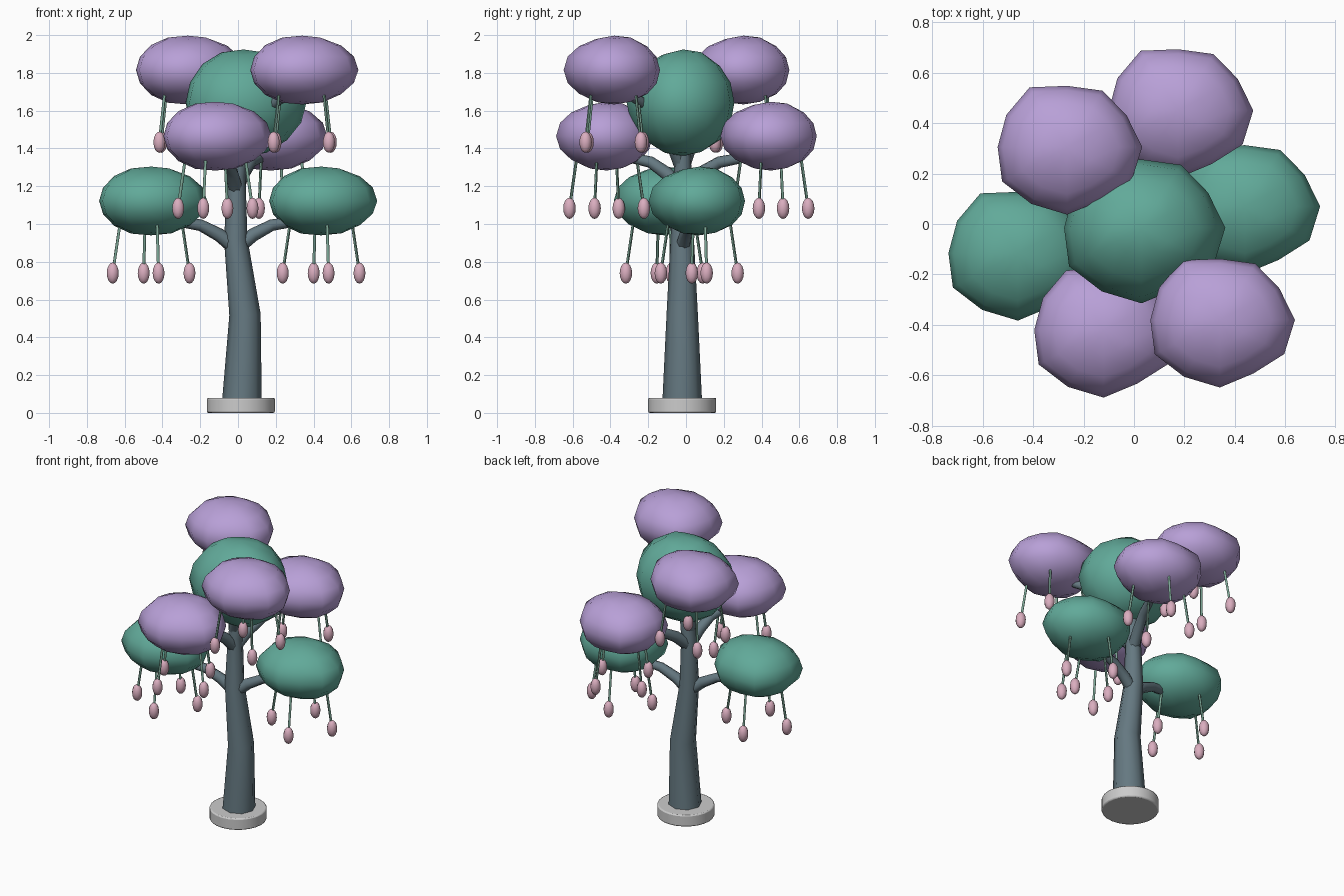
import bpy, math
from mathutils import Vector

if "Cube" in bpy.data.objects:
    bpy.data.objects.remove(bpy.data.objects["Cube"])


def mat(name, rgb):
    m = bpy.data.materials.new(name)
    m.diffuse_color = (*rgb, 1)
    m.use_nodes = True
    m.node_tree.nodes["Principled BSDF"].inputs["Base Color"].default_value = m.diffuse_color
    return m


BARK = mat("bark", (0.13, 0.19, 0.22))
GREEN = mat("green_leaf", (0.12, 0.40, 0.32))
PURPLE = mat("purple_leaf", (0.48, 0.35, 0.68))
PINK = mat("pink_bud", (0.70, 0.42, 0.52))
STEM = mat("stem_green", (0.20, 0.38, 0.30))


def finish(ob, name, material=None, angle=60):
    ob.name = name
    if material:
        ob.data.materials.append(material)
    bpy.ops.object.select_all(action='DESELECT')
    ob.select_set(True)
    bpy.context.view_layer.objects.active = ob
    bpy.ops.object.shade_smooth_by_angle(angle=math.radians(angle))
    return ob


def tube(name, points, radii, material, res=2):
    cu = bpy.data.curves.new(name, 'CURVE')
    cu.dimensions = '3D'
    cu.bevel_depth = 1
    cu.bevel_resolution = res
    cu.use_fill_caps = True
    sp = cu.splines.new('POLY')
    sp.points.add(len(points) - 1)
    for p, co, r in zip(sp.points, points, radii):
        p.co = (*co, 1)
        p.radius = r
    ob = bpy.data.objects.new(name, cu)
    bpy.context.collection.objects.link(ob)
    bpy.ops.object.select_all(action='DESELECT')
    ob.select_set(True)
    bpy.context.view_layer.objects.active = ob
    bpy.ops.object.convert(target='MESH')
    return finish(bpy.context.object, name, material)


# Radial wobble of the leaf clumps, one factor every 30 degrees
WOBBLE = [1.07, 0.98, 1.01, 0.95, 1.07, 1.0, 0.99, 1.07, 1.02, 1.05, 0.96, 1.06]


def clump(name, centre, size, material):
    bpy.ops.mesh.primitive_uv_sphere_add(segments=12, ring_count=8, radius=1, location=centre)
    ob = bpy.context.object
    for v in ob.data.vertices:
        c = v.co
        k = round(math.degrees(math.atan2(c.y, c.x)) / 30) % 12
        flat = math.hypot(c.x, c.y)
        f = 1 + (WOBBLE[k] - 1) * flat
        lift = 1 + 0.03 * math.sin(5 * k + 4 * c.z) * min(1, flat * 3)
        v.co = (c.x * f * size[0], c.y * f * size[1], c.z * lift * size[2])
    return finish(ob, name, material)


def hanging_buds(name, centre, turn):
    for i in range(4):
        a = math.radians(turn + 90 * i)
        d = Vector((math.cos(a), math.sin(a), 0))
        low = Vector(centre) + d * 0.207 + Vector((0, 0, -0.382))
        top = Vector(centre) + d * 0.157 + Vector((0, 0, -0.05))
        tube(f"{name}_stem_{i + 1}", [top, low], [0.008, 0.008], STEM, 1)
        bpy.ops.mesh.primitive_uv_sphere_add(segments=10, ring_count=8, radius=1, location=low)
        bud = bpy.context.object
        for v in bud.data.vertices:
            v.co = (v.co.x * 0.033, v.co.y * 0.033, v.co.z * 0.056)
        finish(bud, f"{name}_bud_{i + 1}", PINK)


# Base disc
bpy.ops.mesh.primitive_cylinder_add(vertices=24, radius=0.18, depth=0.08, location=(0.015, -0.02, 0.04))
base = bpy.context.object
bev = base.modifiers.new("rim", 'BEVEL')
bev.width = 0.008
bev.segments = 2
finish(base, "base", None, 40)

# Trunk
tube("trunk",
     [(0.02, -0.02, 0.04), (0.037, -0.02, 0.52), (-0.012, -0.02, 0.92), (-0.008, -0.018, 1.25), (0.03, -0.015, 1.55)],
     [0.106, 0.083, 0.062, 0.048, 0.035], BARK)

# Crown
clump("crown", (0.03, -0.015, 1.642), (0.31, 0.285, 0.282), GREEN)

# Side clumps: centre, colour, bud rotation, height of the branch on the trunk
SIDES = [
    ("low_left", (-0.46, -0.115, 1.122), GREEN, 11, 0.87),
    ("low_right", (0.44, 0.07, 1.122), GREEN, 11, 0.87),
    ("middle_front", (-0.12, -0.42, 1.465), PURPLE, 72, 1.18),
    ("middle_back", (0.175, 0.45, 1.465), PURPLE, 72, 1.18),
    ("top_left", (-0.265, 0.305, 1.815), PURPLE, 43, 1.30),
    ("top_right", (0.34, -0.38, 1.815), PURPLE, 43, 1.30),
]
for name, c, material, turn, z0 in SIDES:
    clump(f"{name}_clump", c, (0.278, 0.255, 0.182), material)
    hanging_buds(name, c, turn)
    start = Vector((-0.01, -0.02, z0))
    end = Vector((c[0], c[1], c[2] - 0.08))
    path = []
    for t, rise in ((0, 0), (0.2, 0.42), (0.42, 0.72), (0.7, 0.84), (1, 1)):
        p = start.lerp(end, t)
        p.z = start.z + (end.z - start.z) * rise
        path.append(p)
    tube(f"{name}_branch", path, [0.04, 0.036, 0.031, 0.027, 0.02], BARK)
